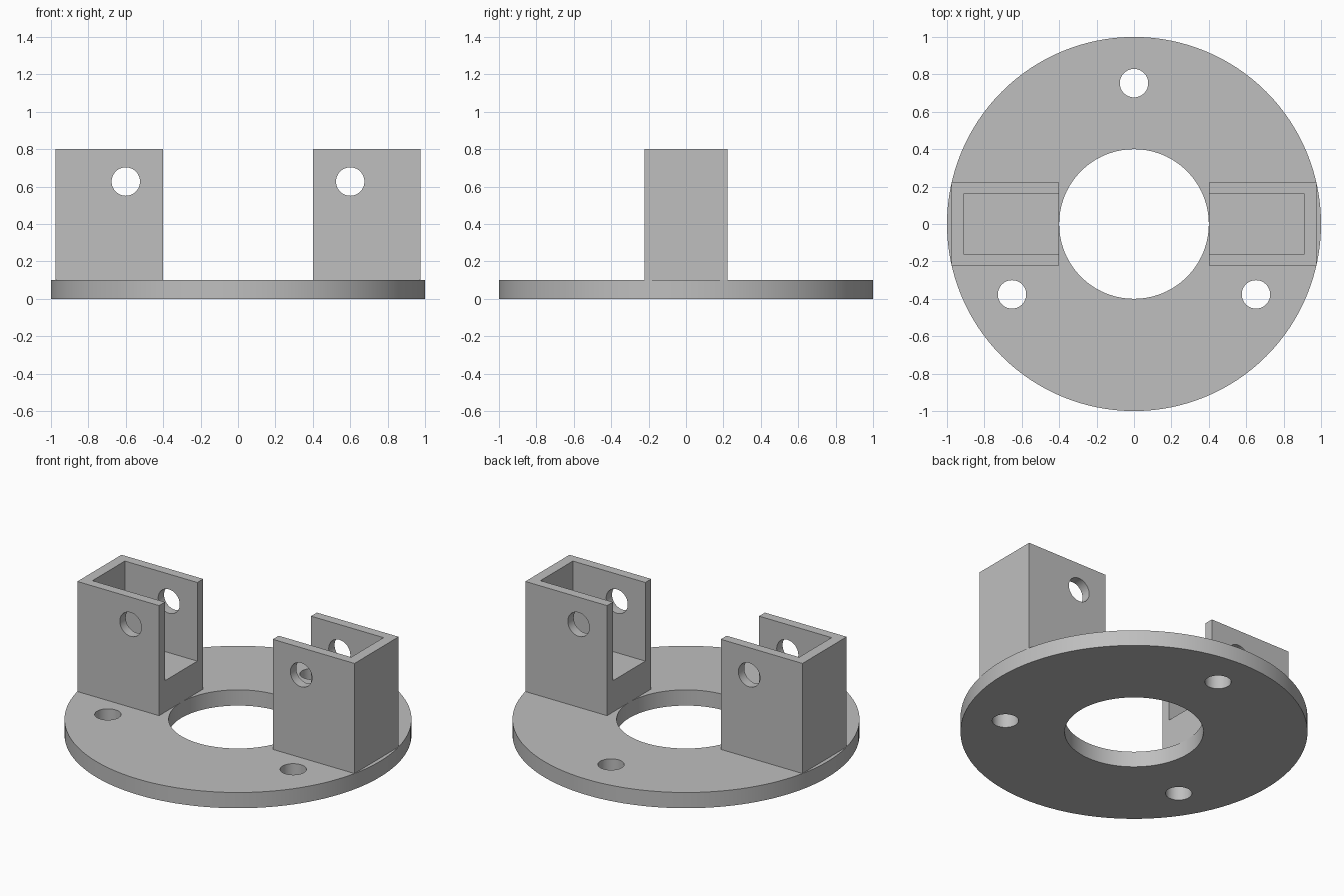
import bpy, bmesh, math
from mathutils import Matrix, Vector

cube = bpy.data.objects.get("Cube")
if cube:
    bpy.data.objects.remove(cube, do_unlink=True)

grey = bpy.data.materials.new("plain grey")
grey.use_nodes = True
colour = (0.52, 0.52, 0.52, 1)
grey.diffuse_color = colour
grey.node_tree.nodes["Principled BSDF"].inputs["Base Color"].default_value = colour


def make(name, bm, cutter=False):
    mesh = bpy.data.meshes.new(name)
    bm.to_mesh(mesh)
    bm.free()
    mesh.materials.append(grey)
    ob = bpy.data.objects.new(name, mesh)
    bpy.context.collection.objects.link(ob)
    ob.hide_render = cutter
    return ob


def box(name, low, high, cutter=False):
    low, high = Vector(low), Vector(high)
    bm = bmesh.new()
    bmesh.ops.create_cube(bm, size=1, matrix=Matrix.Translation((low + high) / 2)
                          @ Matrix.Diagonal((*(high - low), 1)))
    return make(name, bm, cutter)


def cylinder(name, radius, depth, centre, axis="Z", sides=48, cutter=False):
    turn = Matrix.Rotation(math.pi / 2, 4, "X") if axis == "Y" else Matrix()
    bm = bmesh.new()
    bmesh.ops.create_cone(bm, cap_ends=True, segments=sides, radius1=radius,
                          radius2=radius, depth=depth,
                          matrix=Matrix.Translation(centre) @ turn)
    return make(name, bm, cutter)


def finish(ob, cutters):
    """Cut the holes, apply them, then smooth the round walls only."""
    for cutter in cutters:
        mod = ob.modifiers.new("cut", "BOOLEAN")
        mod.operation = "DIFFERENCE"
        mod.solver = "EXACT"
        mod.object = cutter
    bpy.ops.object.select_all(action="DESELECT")
    ob.select_set(True)
    bpy.context.view_layer.objects.active = ob
    for mod in list(ob.modifiers):
        bpy.ops.object.modifier_apply(modifier=mod.name)
    bpy.ops.object.shade_smooth_by_angle(angle=math.radians(30))
    for cutter in cutters:
        bpy.data.objects.remove(cutter, do_unlink=True)


PLATE, TOP, FLOOR = 0.1, 0.8, 0.3
HOLE = 0.076

# Round base plate with a centre bore and three mounting holes
base = cylinder("base_plate", 1, PLATE, (0, 0, PLATE / 2), sides=128)
cuts = [cylinder("bore_cutter", 0.4, 1, (0, 0, 0), sides=96, cutter=True)]
for i in range(3):
    a = math.radians(90 + 120 * i)
    cuts.append(cylinder("mount_cutter", HOLE, 1,
                         (0.753 * math.cos(a), 0.753 * math.sin(a), 0), cutter=True))
finish(base, cuts)

# Two brackets, open at the top and towards the bore, with a cross pin hole
for side, name in ((1, "left_bracket"), (-1, "right_bracket")):
    def span(a, b):
        return sorted((side * a, side * b))
    x0, x1 = span(0.4, 0.975)
    bracket = box(name, (x0, -0.222, PLATE), (x1, 0.222, TOP))
    x0, x1 = span(0.3, 0.91)
    pocket = box("pocket_cutter", (x0, -0.163, FLOOR), (x1, 0.163, TOP + 0.1), True)
    pin = cylinder("pin_cutter", HOLE, 1, (side * 0.6, 0, 0.627), "Y", cutter=True)
    finish(bracket, [pocket, pin])
